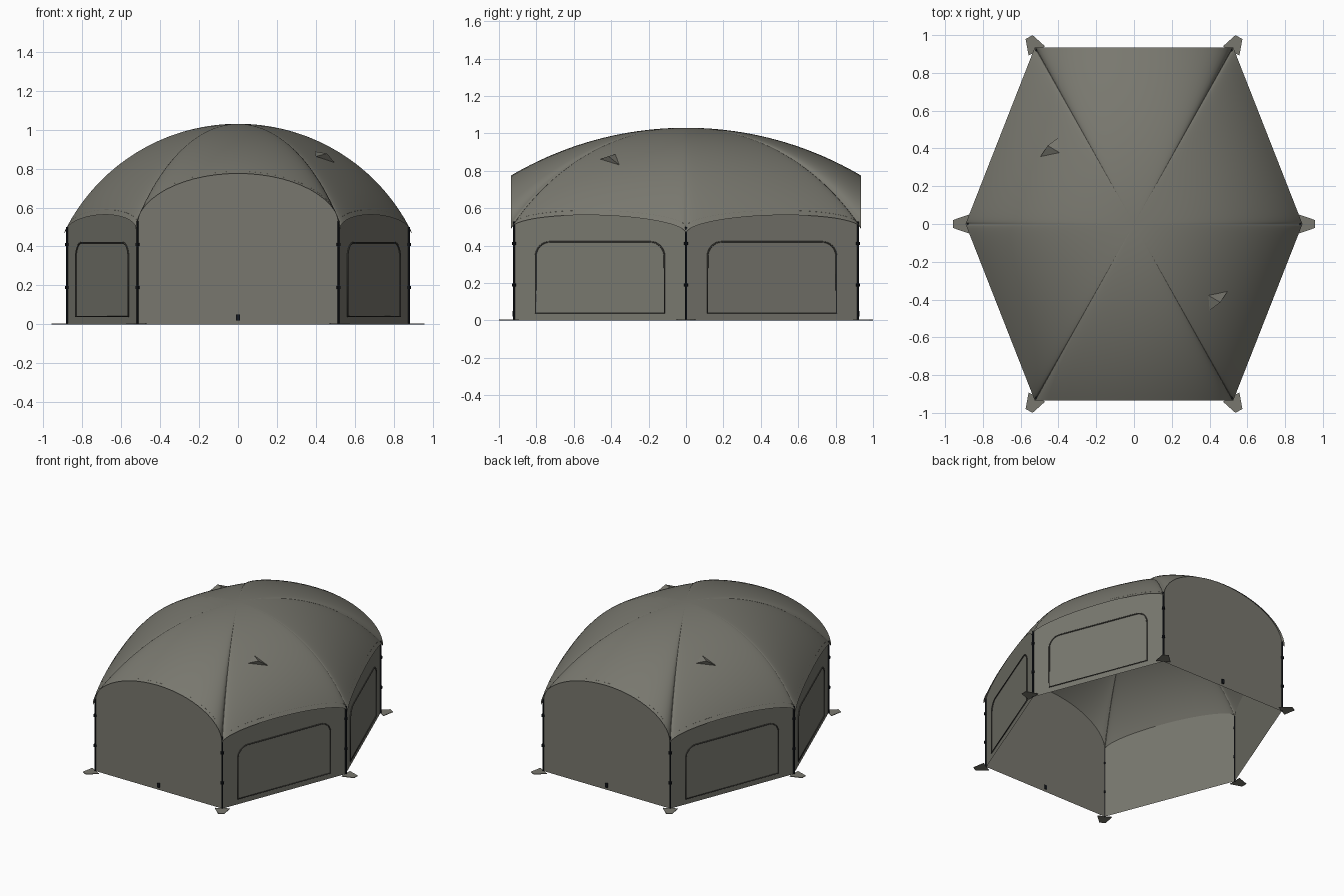
import bpy, bmesh, math
from mathutils import Vector

if "Cube" in bpy.data.objects:
    bpy.data.objects.remove(bpy.data.objects["Cube"])


def material(name, rgb):
    m = bpy.data.materials.new(name)
    m.use_nodes = True
    m.diffuse_color = (*rgb, 1)
    bsdf = m.node_tree.nodes["Principled BSDF"]
    bsdf.inputs["Base Color"].default_value = (*rgb, 1)
    bsdf.inputs["Roughness"].default_value = 0.8
    return m


FABRIC = material("olive grey fabric", (0.19, 0.187, 0.158))
PIPING = material("dark seam", (0.07, 0.069, 0.06))
BLACK = material("black pole", (0.008, 0.01, 0.014))

# Hexagonal plan, counter-clockwise from the front left corner
APEX, CORNER, SIDE_CORNER = 1.03, 0.49, 0.465
HEX = [Vector(p) for p in ((0.525, -0.935), (0.892, 0), (0.525, 0.935),
                           (-0.525, 0.935), (-0.892, 0), (-0.525, -0.935))]
WALL = 0.98          # walls stand slightly inside the roof edge


def edge_point(i, u):
    return HEX[i].lerp(HEX[(i + 1) % 6], u)


def eave(i, u):
    """Height of the arched roof edge along side i."""
    h = [SIDE_CORNER if k % 3 == 1 else CORNER for k in (i, (i + 1) % 6)]
    rise = 0.285 if i % 3 == 2 else 0.085
    s = 2 * u - 1
    return h[0] + (h[1] - h[0]) * u + rise * math.sqrt(max(0, 1 - s * s))


def dome_z(i, u, t):
    """Circular arc from the apex down to the eave."""
    d, drop = edge_point(i, u).length, APEX - eave(i, u)
    r = (d * d + drop * drop) / (2 * drop)
    return APEX - r + math.sqrt(r * r - (t * d) ** 2)


def on_roof(x, y, lift=0.0):
    """Point on the dome above a plan position."""
    for i in range(6):
        a, b = HEX[i], HEX[(i + 1) % 6]
        det = a.x * b.y - a.y * b.x
        ka, kb = (x * b.y - y * b.x) / det, (a.x * y - a.y * x) / det
        if ka >= 0 and kb >= 0:
            return Vector((x, y, dome_z(i, kb / (ka + kb), ka + kb) + lift))


def mesh_object(name, bm, mat, smooth=False):
    bmesh.ops.remove_doubles(bm, verts=bm.verts, dist=0.0002)
    bmesh.ops.recalc_face_normals(bm, faces=bm.faces)
    me = bpy.data.meshes.new(name)
    bm.to_mesh(me)
    bm.free()
    me.materials.append(mat)
    for p in me.polygons:
        p.use_smooth = smooth
    ob = bpy.data.objects.new(name, me)
    bpy.context.collection.objects.link(ob)
    return ob


def spaced(n):
    """Steps bunched toward the corners, where the arch is steepest."""
    return [0.5 - 0.5 * math.cos(math.pi * k / n) for k in range(n + 1)]


# Roof canopy
STEPS, RINGS = spaced(28), 28
bm = bmesh.new()
for i in range(6):
    rows = []
    for j in range(1, RINGS + 1):
        t = j / RINGS
        rows.append([bm.verts.new((*(edge_point(i, u) * t), dome_z(i, u, t))) for u in STEPS])
    top = bm.verts.new((0, 0, APEX))
    for k in range(len(STEPS) - 1):
        bm.faces.new((top, rows[0][k], rows[0][k + 1]))
        for inner, outer in zip(rows, rows[1:]):
            bm.faces.new((inner[k], outer[k], outer[k + 1], inner[k + 1]))
mesh_object("roof", bm, FABRIC, smooth=True)


def tube(name, points, radius, mat):
    cu = bpy.data.curves.new(name, 'CURVE')
    cu.dimensions = '3D'
    cu.bevel_depth = radius
    cu.bevel_resolution = 1
    sp = cu.splines.new('POLY')
    sp.points.add(len(points) - 1)
    for p, co in zip(sp.points, points):
        p.co = (*co, 1)
    sp.use_cyclic_u = True
    cu.materials.append(mat)
    ob = bpy.data.objects.new(name, cu)
    bpy.context.collection.objects.link(ob)


def window_outline(half, low, high, r):
    """Square at the bottom, rounded at the top."""
    pts = [(-half, low), (half, low)]
    for sign, start in ((1, 0), (-1, 90)):
        for k in range(9):
            a = math.radians(start + k * 90 / 8)
            pts.append((sign * (half - r) + r * math.cos(a), high - r + r * math.sin(a)))
    return pts


# Walls, with a piped window on the four slanted sides
for i in range(6):
    bm = bmesh.new()
    cols = []
    for u in STEPS:
        p = edge_point(i, u) * WALL
        cols.append((bm.verts.new((*p, 0)), bm.verts.new((*p, dome_z(i, u, WALL)))))
    for a, b in zip(cols, cols[1:]):
        bm.faces.new((a[0], b[0], b[1], a[1]))
    mesh_object(f"wall_{i + 1}", bm, FABRIC)

    mid = edge_point(i, 0.5) * WALL
    along = (HEX[(i + 1) % 6] - HEX[i]).normalized()
    out = Vector((along.y, -along.x))
    if i % 3 != 2:
        base = mid + out * 0.004
        pts = [(*(base + along * s), z) for s, z in window_outline(0.37, 0.04, 0.42, 0.08)]
        tube(f"window_piping_{i + 1}", pts, 0.004, PIPING)


def box(name, center, size, mat):
    bm = bmesh.new()
    bmesh.ops.create_cube(bm, size=1)
    for v in bm.verts:
        v.co = Vector(a * b for a, b in zip(v.co, size)) + Vector(center)
    return mesh_object(name, bm, mat)


# Small toggles at the foot of the front and back walls
for name, sign in (("front_toggle", -1), ("back_toggle", 1)):
    box(name, (0, sign * 0.92, 0.035), (0.018, 0.016, 0.03), BLACK)


def cylinder(name, x, y, low, high, radius):
    bm = bmesh.new()
    bmesh.ops.create_cone(bm, cap_ends=True, segments=10, radius1=radius,
                          radius2=radius, depth=high - low)
    bmesh.ops.translate(bm, verts=bm.verts, vec=(x, y, (low + high) / 2))
    mesh_object(name, bm, BLACK)


# Corner poles with clamps, and flat ground flaps
for i, corner in enumerate(HEX):
    p = corner * (WALL + 0.004)
    top = 0.5 if i % 3 == 1 else 0.53
    cylinder(f"pole_{i + 1}", p.x, p.y, 0, top, 0.006)
    for k, z in enumerate((0.19, 0.41)):
        cylinder(f"pole_{i + 1}_clamp_{k + 1}", p.x, p.y, z - 0.008, z + 0.008, 0.011)

    radial = corner.normalized()
    side = Vector((-radial.y, radial.x))
    base, tip = corner * WALL, corner * WALL + radial * 0.084
    bm = bmesh.new()
    outline = (base - side * 0.05, tip - side * 0.021, tip + side * 0.021, base + side * 0.05)
    face = bm.faces.new([bm.verts.new((*q, 0)) for q in outline])
    raised = bmesh.ops.extrude_face_region(bm, geom=[face])["geom"]
    bmesh.ops.translate(bm, verts=[g for g in raised if isinstance(g, bmesh.types.BMVert)],
                        vec=(0, 0, 0.004))
    mesh_object(f"ground_flap_{i + 1}", bm, FABRIC)

# Two hooded roof vents on opposite slopes
for name, s in (("front_left_vent", 1), ("back_right_vent", -1)):
    bm = bmesh.new()
    a, b, tip, peak = [bm.verts.new(on_roof(s * x, s * y, lift)) for x, y, lift in (
        (0.495, -0.357, 0.004), (0.4, -0.458, 0.004), (0.394, -0.378, 0.004), (0.457, -0.415, 0.042))]
    bm.faces.new((a, peak, tip))
    bm.faces.new((peak, b, tip))
    bm.faces.new((a, b, peak))
    mesh_object(name, bm, FABRIC)
